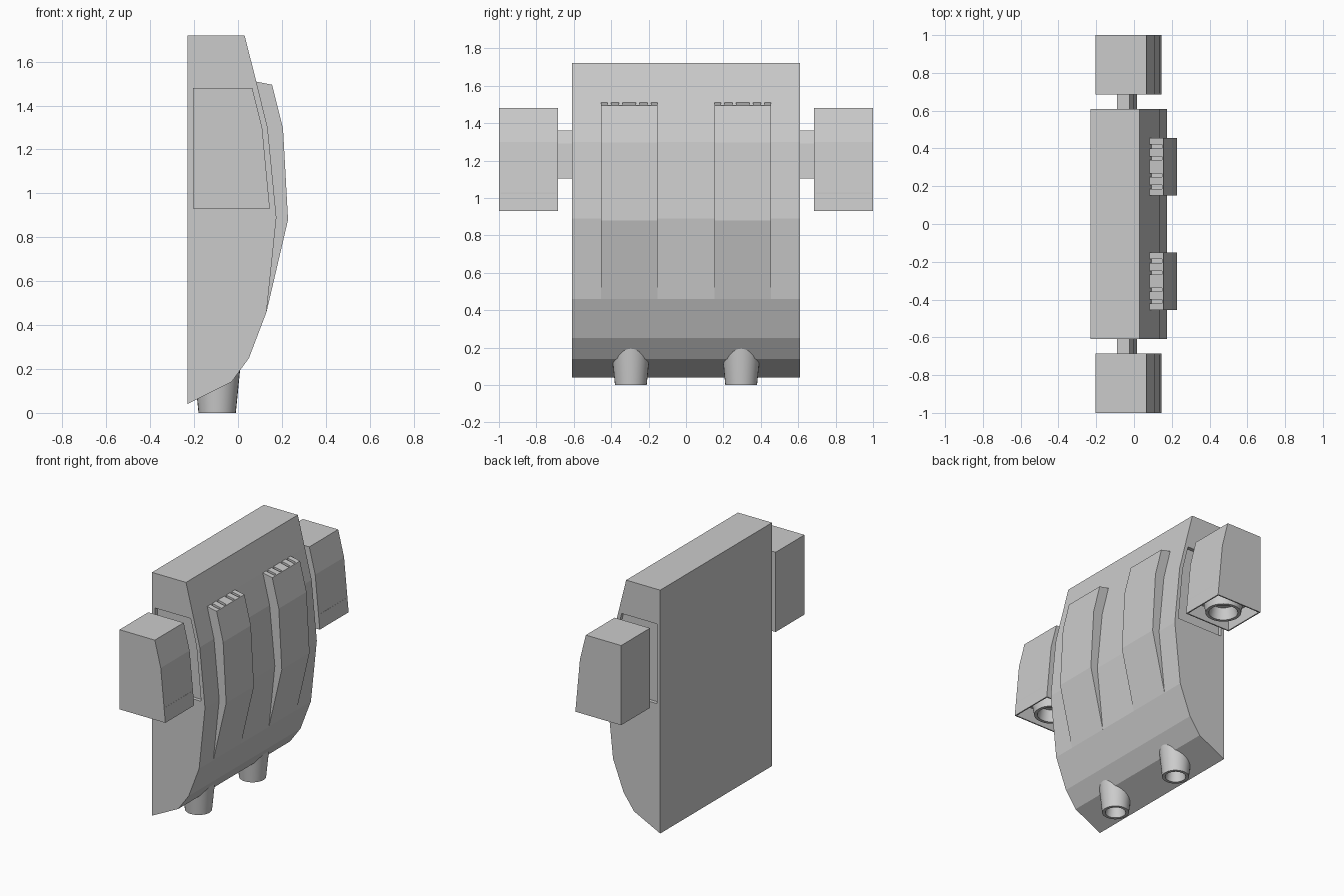
import bpy, bmesh, math

if "Cube" in bpy.data.objects:
    bpy.data.objects.remove(bpy.data.objects["Cube"])


def to_object(name, bm):
    bmesh.ops.recalc_face_normals(bm, faces=bm.faces)
    mesh = bpy.data.meshes.new(name)
    bm.to_mesh(mesh)
    bm.free()
    obj = bpy.data.objects.new(name, mesh)
    bpy.context.collection.objects.link(obj)
    return obj


def prism(name, profile, y0, y1, hollow=None):
    """Extrude an (x, z) profile along y; optionally sink the bottom face."""
    bm = bmesh.new()
    face = bm.faces.new([bm.verts.new((x, y0, z)) for x, z in profile])
    ext = bmesh.ops.extrude_face_region(bm, geom=[face])
    for v in ext["geom"]:
        if isinstance(v, bmesh.types.BMVert):
            v.co.y = y1
    bmesh.ops.recalc_face_normals(bm, faces=bm.faces)
    if hollow:
        wall, depth = hollow
        bottom = min(bm.faces, key=lambda f: f.calc_center_median().z)
        bmesh.ops.inset_region(bm, faces=[bottom], thickness=wall)
        ext = bmesh.ops.extrude_face_region(bm, geom=[bottom])
        verts = [v for v in ext["geom"] if isinstance(v, bmesh.types.BMVert)]
        bmesh.ops.translate(bm, verts=verts, vec=(0, 0, depth))
        if bottom.is_valid:
            bm.faces.remove(bottom)
    return to_object(name, bm)


def lathe(name, profile, center, sides=28):
    """Revolve an (r, z) profile about a vertical axis and cap both ends."""
    bm = bmesh.new()
    rings = []
    for r, z in profile:
        rings.append([bm.verts.new((center[0] + r * math.cos(a), center[1] + r * math.sin(a), z))
                      for a in (2 * math.pi * i / sides for i in range(sides))])
    for a, b in zip(rings, rings[1:]):
        for i in range(sides):
            j = (i + 1) % sides
            bm.faces.new((a[i], a[j], b[j], b[i]))
    bm.faces.new(rings[0])
    bm.faces.new(rings[-1])
    obj = to_object(name, bm)
    bpy.ops.object.select_all(action='DESELECT')
    obj.select_set(True)
    bpy.context.view_layer.objects.active = obj
    bpy.ops.object.shade_smooth_by_angle(angle=math.radians(30))
    return obj


def cut(target, cutter):
    cutter.hide_render = True
    cutter.hide_viewport = True
    cutter.display_type = 'WIRE'
    mod = target.modifiers.new("cut", 'BOOLEAN')
    mod.operation = 'DIFFERENCE'
    mod.solver = 'EXACT'
    mod.object = cutter


body_profile = [(-0.23, 0.04), (-0.03, 0.14), (0.05, 0.25), (0.13, 0.46), (0.175, 0.89),
                (0.135, 1.30), (0.083, 1.51), (0.03, 1.72), (-0.23, 1.72)]
rib_profile = [(0.03, 0.50), (0.13, 0.46), (0.228, 0.88), (0.205, 1.295),
               (0.155, 1.495), (0.08, 1.51), (0.03, 1.51)]
pod_profile = [(-0.205, 0.93), (0.145, 0.93), (0.11, 1.30), (0.065, 1.48), (-0.205, 1.48)]
link_profile = [(-0.09, 1.105), (0.015, 1.105), (0.0, 1.29), (-0.025, 1.36), (-0.09, 1.36)]

body = prism("main_body", body_profile, -0.61, 0.61)

for s, side in ((-1, "left"), (1, "right")):
    # shallow recess in the body flank facing the pod
    cut(body, prism(f"recess_cutter_{side}", pod_profile, s * 0.585, s * 0.65))

    # side pod with open underside, its connector and its nozzle
    prism(f"side_pod_{side}", pod_profile, s * 0.685, s * 1.0, hollow=(0.012, 0.10))
    prism(f"pod_connector_{side}", link_profile, s * 0.57, s * 0.70)
    lathe(f"pod_nozzle_{side}", [(0.075, 1.01), (0.092, 0.932), (0.113, 0.932), (0.13, 1.035)],
          (-0.03, s * 0.8425))

    # raised front rib with four vent slots on top
    rib = prism(f"front_rib_{side}", rib_profile, s * 0.152, s * 0.455)
    for i, off in enumerate((-0.107, -0.045, 0.045, 0.107)):
        y = s * 0.3035 + off
        slot = [(0.075, 1.47), (0.147, 1.47), (0.147, 1.55), (0.075, 1.55)]
        cut(rib, prism(f"slot_cutter_{side}_{i}", slot, y - 0.01, y + 0.01))

    # lower nozzle under the body
    lathe(f"lower_nozzle_{side}", [(0.05, 0.08), (0.065, 0.0), (0.085, 0.0), (0.111, 0.26)],
          (-0.095, s * 0.295))
